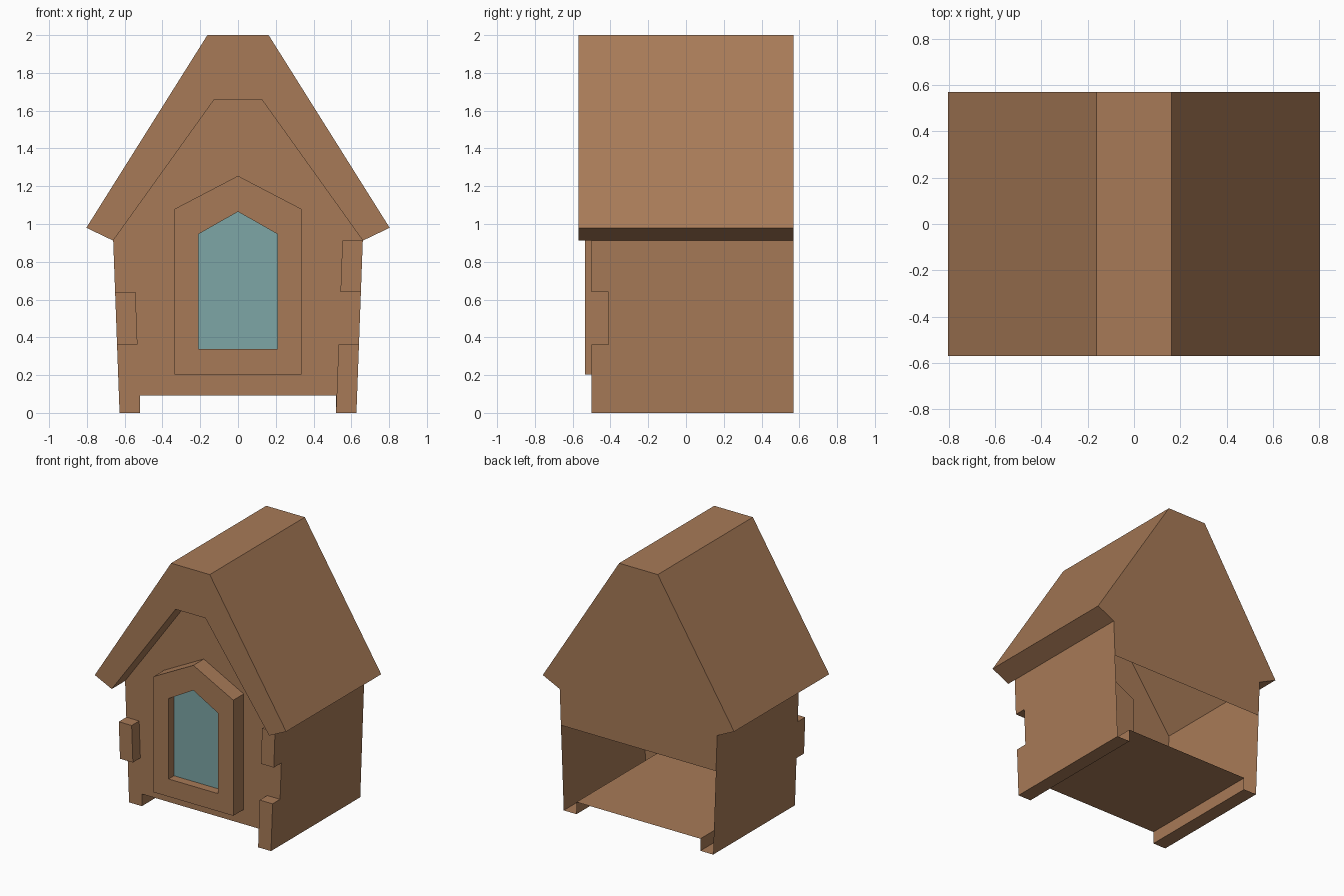
import bpy, bmesh

if "Cube" in bpy.data.objects:
    bpy.data.objects.remove(bpy.data.objects["Cube"])


def material(name, rgb):
    m = bpy.data.materials.new(name)
    m.diffuse_color = (*rgb, 1)
    m.use_nodes = True
    m.node_tree.nodes["Principled BSDF"].inputs["Base Color"].default_value = m.diffuse_color
    return m


WOOD = material("brown_wood", (0.39, 0.195, 0.095))
GLASS = material("teal_glass", (0.205, 0.38, 0.38))


def make(name, bm, mat):
    me = bpy.data.meshes.new(name)
    bm.to_mesh(me)
    bm.free()
    me.materials.append(mat)
    ob = bpy.data.objects.new(name, me)
    bpy.context.collection.objects.link(ob)
    return ob


def mirrored(half):
    """Right half of a profile (bottom to top) -> full counter-clockwise loop."""
    return half + [(-x, z) for x, z in reversed(half) if x > 0]


def prism(name, pts, y0, y1, mat=WOOD, front=True, back=True, sides=None):
    """Extrude a counter-clockwise (x, z) profile along y; parts can stay open."""
    bm = bmesh.new()
    f = [bm.verts.new((x, y0, z)) for x, z in pts]
    b = [bm.verts.new((x, y1, z)) for x, z in pts]
    n = len(pts)
    if front:
        bm.faces.new(f)
    if back:
        bm.faces.new(b[::-1])
    for i in range(n) if sides is None else sides:
        j = (i + 1) % n
        bm.faces.new((f[j], f[i], b[i], b[j]))
    loose = [v for v in bm.verts if not v.link_faces]
    bmesh.ops.delete(bm, geom=loose, context='VERTS')
    return make(name, bm, mat)


def wall_x(z):
    """Outer half width of the leaning side walls."""
    return 0.627 + 0.037 * z


WALL_Y, BACK_Y, EAVE_Z = -0.41, 0.57, 0.912
eave = (wall_x(EAVE_Z), EAVE_Z)
ridge_in = (0.125, 1.66)

# Roof: thick folded slab with a flat ridge
prism("roof", mirrored([ridge_in, eave, (0.803, 0.98), (0.162, 2.0)])[:4]
      + [(-0.162, 2.0), (-0.803, 0.98), (-eave[0], EAVE_Z), (-ridge_in[0], ridge_in[1])],
      -0.57, BACK_Y)

# Body: front wall, side walls, feet and floor as one shell, open at the back
half = [(0.52, 0.092), (0.52, 0), (wall_x(0), 0), eave, ridge_in]
prism("body", mirrored(half), WALL_Y, BACK_Y, back=False,
      sides=[0, 1, 2, 6, 7, 8, 9])

# Back gable above the opening
prism("back_gable", mirrored([(wall_x(0.64), 0.64), eave, ridge_in]),
      BACK_Y, BACK_Y, front=False, sides=[])

# Staggered corner blocks on the front wall
for name, side, z0, z1 in (("corner_block_top", 1, 0.64, EAVE_Z),
                           ("corner_block_bottom", 1, 0, 0.362),
                           ("corner_block_left", -1, 0.362, 0.64)):
    pts = [(wall_x(z0) - 0.108, z0), (wall_x(z0), z0),
           (wall_x(z1), z1), (wall_x(z1) - 0.108, z1)]
    if side < 0:
        pts = [(-x, z) for x, z in reversed(pts)]
    prism(name, pts, -0.5, WALL_Y, back=False)

# Window frame: pointed ring with a shallow reveal
outer = mirrored([(0.335, 0.203), (0.335, 1.08), (0, 1.255)])
inner = mirrored([(0.208, 0.337), (0.208, 0.947), (0, 1.065)])
GLASS_Y = -0.47
bm = bmesh.new()
rings = [[bm.verts.new((x, y, z)) for x, z in pts] for pts, y in
         ((outer, -0.40), (outer, -0.535), (inner, -0.535), (inner, GLASS_Y))]
for a, b in zip(rings, rings[1:]):
    for i in range(5):
        j = (i + 1) % 5
        bm.faces.new((a[i], a[j], b[j], b[i]))
bm.faces.new(rings[0][::-1])
make("window_frame", bm, WOOD)

# Window pane
prism("window_pane", inner, GLASS_Y, GLASS_Y, GLASS, back=False, sides=[])
